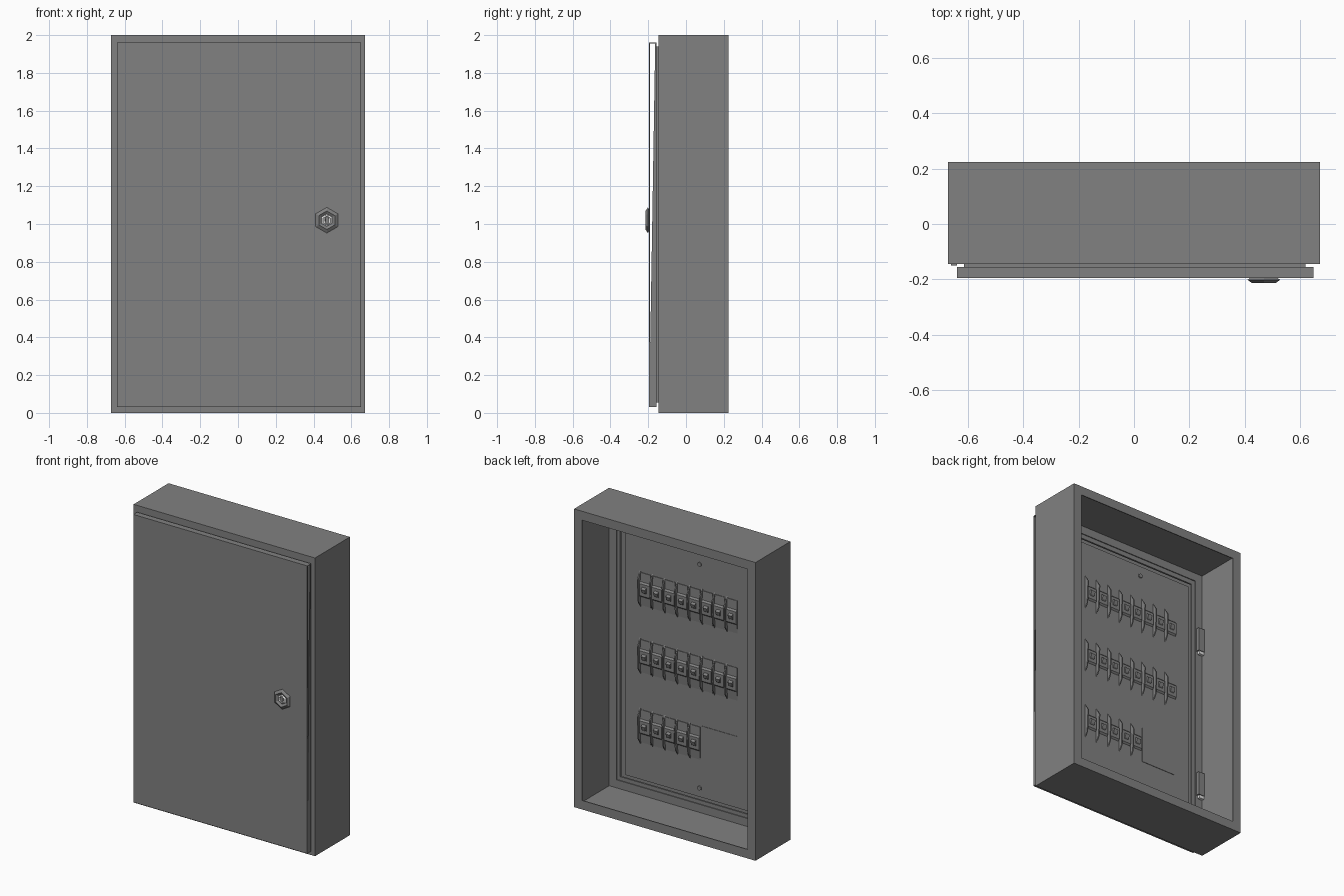
import bpy
import bmesh
import math
from mathutils import Matrix, Vector

cube = bpy.data.objects.get("Cube")
if cube:
    bpy.data.objects.remove(cube, do_unlink=True)


def material(name, value):
    mat = bpy.data.materials.new(name)
    mat.use_nodes = True
    colour = (value, value, value, 1)
    mat.diffuse_color = colour
    mat.node_tree.nodes["Principled BSDF"].inputs["Base Color"].default_value = colour
    return mat


GREY = material("steel grey", 0.22)
WHITE = material("bright metal", 0.9)


def finish(name, bm, mat=GREY):
    bmesh.ops.recalc_face_normals(bm, faces=bm.faces)
    mesh = bpy.data.meshes.new(name)
    bm.to_mesh(mesh)
    bm.free()
    mesh.materials.append(mat)
    obj = bpy.data.objects.new(name, mesh)
    bpy.context.scene.collection.objects.link(obj)
    return obj


def add_box(bm, x, y, z):
    """Add a box given its (low, high) span on each axis."""
    spans = (x, y, z)
    size = [hi - lo for lo, hi in spans]
    mid = Vector([(hi + lo) / 2 for lo, hi in spans])
    bmesh.ops.create_cube(bm, size=1, matrix=Matrix.Translation(mid) @ Matrix.Diagonal((*size, 1)))


def add_prism(bm, profile, x0, x1):
    """Extrude a (y, z) outline along x."""
    ends = [[bm.verts.new((x, y, z)) for y, z in profile] for x in (x0, x1)]
    bm.faces.new(ends[0])
    bm.faces.new(ends[1][::-1])
    count = len(profile)
    for i in range(count):
        j = (i + 1) % count
        bm.faces.new((ends[0][i], ends[0][j], ends[1][j], ends[1][i]))


def add_frame(bm, x, y, z, width):
    """Add a rectangular picture-frame ring of the given border width."""
    for lo, hi in ((x[0], x[0] + width), (x[1] - width, x[1])):
        add_box(bm, (lo, hi), y, z)
    for lo, hi in ((z[0], z[0] + width), (z[1] - width, z[1])):
        add_box(bm, (x[0] + width, x[1] - width), y, (lo, hi))


# Open sheet-metal enclosure with folded front and rear lips
WIDE, FRONT, BACK, HIGH, SHEET = 0.673, -0.145, 0.225, 2.0, 0.006
bm = bmesh.new()
add_frame(bm, (-WIDE, WIDE), (FRONT, BACK), (0, HIGH), SHEET)
finish("enclosure_walls", bm)
for name, y in (("front_lip", (FRONT, FRONT + SHEET)), ("rear_lip", (BACK - SHEET, BACK))):
    bm = bmesh.new()
    add_frame(bm, (-WIDE, WIDE), y, (0, HIGH), 0.06)
    finish(name, bm)

# Seal between enclosure and door
bm = bmesh.new()
add_frame(bm, (-0.615, 0.62), (-0.157, FRONT), (0.055, 1.94), 0.03)
finish("door_seal", bm)

# Door: front sheet, top and bottom returns, tapering side returns
DX, DZ, DY = (-0.64, 0.65), (0.03, 1.96), (-0.195, -0.155)
bm = bmesh.new()
add_box(bm, DX, (DY[0], DY[0] + 0.005), DZ)
for lo in (DZ[0], DZ[1] - 0.005):
    add_box(bm, DX, DY, (lo, lo + 0.005))
taper = [(DY[0], DZ[0]), (DY[1], DZ[0]), (DY[1], DZ[1]), (DY[1] - 0.008, DZ[1])]
for lo in (DX[0], DX[1] - 0.005):
    add_prism(bm, taper, lo, lo + 0.005)
finish("door", bm)

# Two hinges with a leaf inside, a plate outside and a pin
for label, z in (("lower", 0.49), ("upper", 1.52)):
    bm = bmesh.new()
    add_box(bm, (-0.662, -0.64), (-0.15, FRONT), (z - 0.08, z + 0.08))
    add_box(bm, (-0.667, -0.62), (FRONT + SHEET, -0.115), (z - 0.08, z + 0.08))
    finish(label + "_hinge", bm)
    bm = bmesh.new()
    add_box(bm, (-0.667, -0.63), (FRONT + SHEET, -0.12), (z - 0.1, z - 0.08))
    finish(label + "_hinge_pin", bm, WHITE)

# Lock: faceted rose with a bright core
def lock_ring(name, r_outer, r_inner, y, depth, mat):
    bm = bmesh.new()
    rings = []
    for r, dy in ((r_inner, 0), ((r_outer + r_inner) / 2, -depth), (r_outer, 0),
                  ((r_outer + r_inner) / 2, depth)):
        rings.append([bm.verts.new((0.47 + r * math.sin(i * math.pi / 3), y + dy,
                                    1.02 + r * math.cos(i * math.pi / 3))) for i in range(6)])
    for k in range(4):
        a, b = rings[k], rings[(k + 1) % 4]
        for i in range(6):
            j = (i + 1) % 6
            bm.faces.new((a[i], a[j], b[j], b[i]))
    finish(name, bm, mat)


lock_ring("lock_rose", 0.068, 0.03, -0.202, 0.012, GREY)
lock_ring("lock_core", 0.034, 0.012, -0.203, 0.007, WHITE)
bm = bmesh.new()
add_box(bm, (0.462, 0.478), (-0.208, -0.19), (0.995, 1.045))
finish("lock_keyway", bm)

# Inner cover panel, with round screws
PY = -0.035
bm = bmesh.new()
add_box(bm, (-0.475, 0.475), (PY - 0.006, PY), (0.17, 1.8))
finish("inner_panel", bm)
for label, z in (("lower", 0.23), ("upper", 1.73)):
    bm = bmesh.new()
    turn = Matrix.Translation((-0.078, PY, z)) @ Matrix.Rotation(math.pi / 2, 4, "X")
    bmesh.ops.create_cone(bm, cap_ends=True, segments=6, radius1=0.015, radius2=0.015,
                          depth=0.016, matrix=turn)
    finish(label + "_panel_screw", bm)

# Rows of breakers: thin tapered side walls, stepped body and a toggle
PITCH, LEFT = 0.092, 0.368
FIN = [(-0.06, -0.12), (0, -0.12), (0.022, -0.08), (0.03, 0.07), (0, 0.12), (-0.06, 0.12)]
BODY = [(-0.06, -0.11), (0, -0.11), (0.006, -0.05), (0.016, -0.04), (0.016, 0.04),
        (0.006, 0.05), (0.004, 0.11), (-0.06, 0.11)]
TOGGLE = [(0, -0.03), (0.024, -0.012), (0.032, 0.012), (0, 0.03)]


def shifted(profile, z):
    return [(PY + y, z + dz) for y, dz in profile]


for label, z, count in (("top", 1.45, 8), ("middle", 1.0, 8), ("bottom", 0.53, 5)):
    fins, bodies, toggles = bmesh.new(), bmesh.new(), bmesh.new()
    for i in range(count):
        x = LEFT - i * PITCH
        add_prism(fins, shifted(FIN, z), x - 0.008, x)
        add_prism(bodies, shifted(BODY, z), x - 0.082, x - 0.008)
        add_prism(toggles, shifted(TOGGLE, z), x - 0.06, x - 0.03)
        # front toggle behind the door
        add_box(toggles, (x - 0.06, x - 0.03), (PY - 0.085, PY - 0.06), (z - 0.02, z + 0.03))
    finish(label + "_breaker_walls", fins)
    finish(label + "_breaker_bodies", bodies)
    finish(label + "_breaker_toggles", toggles)

# Blank plate over the unused positions of the bottom row
bm = bmesh.new()
add_box(bm, (-0.355, -0.095), (PY - 0.009, PY + 0.003), (0.41, 0.65))
finish("blank_plate", bm)
